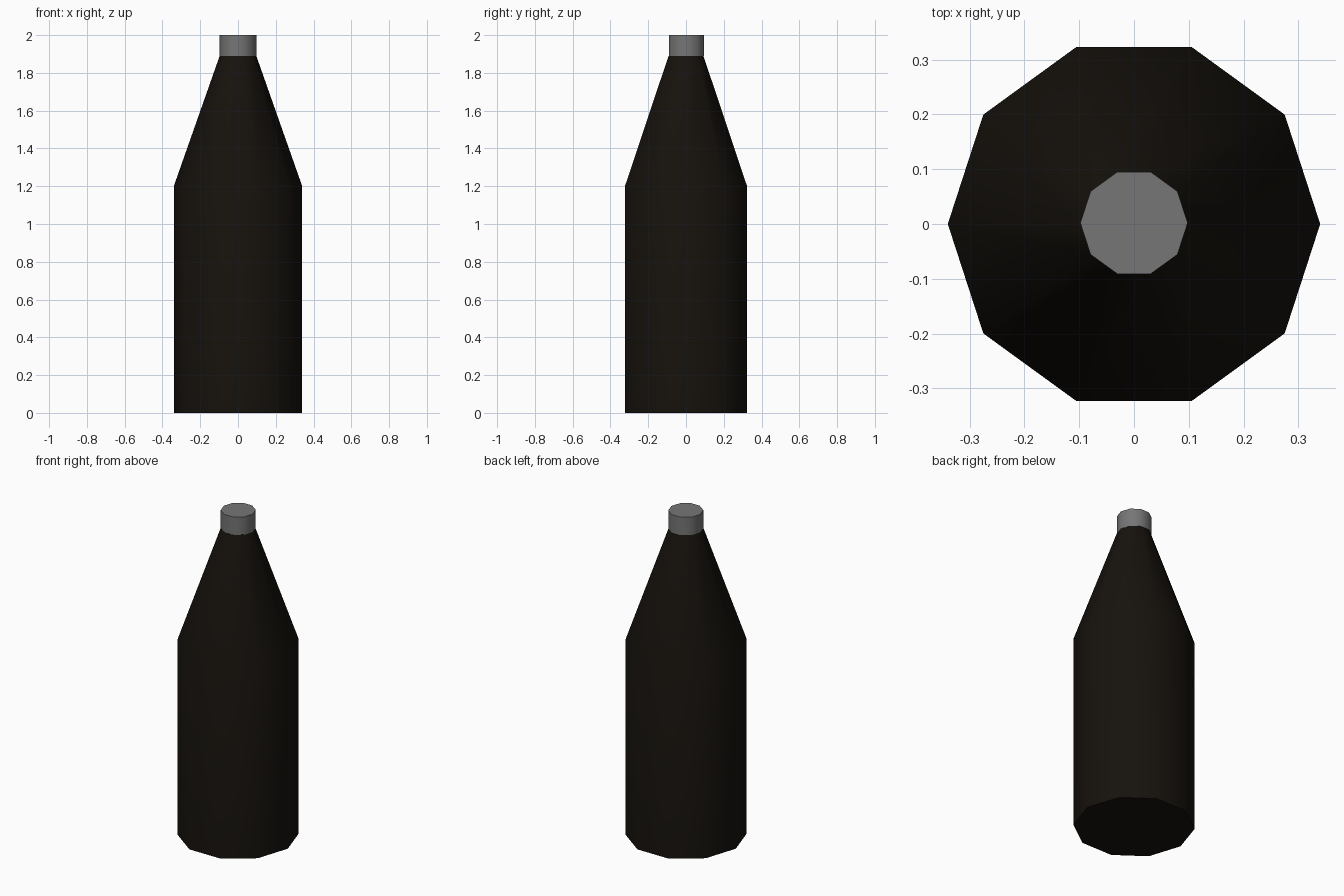
import bpy, bmesh, math

if "Cube" in bpy.data.objects:
    bpy.data.objects.remove(bpy.data.objects["Cube"])

SIDES = 10


def material(name, color):
    m = bpy.data.materials.new(name)
    m.diffuse_color = (*color, 1)
    m.use_nodes = True
    m.node_tree.nodes["Principled BSDF"].inputs["Base Color"].default_value = m.diffuse_color
    return m


def lathe(name, profile, mat, y=0.0):
    """Closed ten-sided solid from (radius, z) rings."""
    bm = bmesh.new()
    rings = []
    for r, z in profile:
        rings.append([bm.verts.new((r * math.cos(i * math.tau / SIDES),
                                    r * math.sin(i * math.tau / SIDES), z))
                      for i in range(SIDES)])
    for a, b in zip(rings, rings[1:]):
        for i in range(SIDES):
            j = (i + 1) % SIDES
            bm.faces.new((a[i], a[j], b[j], b[i]))
    bm.faces.new(rings[0][::-1])
    bm.faces.new(rings[-1])
    mesh = bpy.data.meshes.new(name)
    bm.to_mesh(mesh)
    bm.free()
    mesh.materials.append(mat)
    ob = bpy.data.objects.new(name, mesh)
    ob.location.y = y
    bpy.context.collection.objects.link(ob)
    # smooth sides, sharp end rims
    bpy.ops.object.select_all(action='DESELECT')
    ob.select_set(True)
    bpy.context.view_layer.objects.active = ob
    bpy.ops.object.shade_smooth_by_angle(angle=math.radians(50))
    return ob


# Dark bottle: straight body and tapering neck
lathe("bottle_body", [(0.34, 0), (0.34, 1.2), (0.097, 1.89)],
      material("dark_glass", (0.008, 0.006, 0.004)))

# Grey cap on the neck
lathe("bottle_cap", [(0.098, 1.889), (0.098, 2.0)],
      material("cap_grey", (0.18, 0.18, 0.18)), y=0.002)
